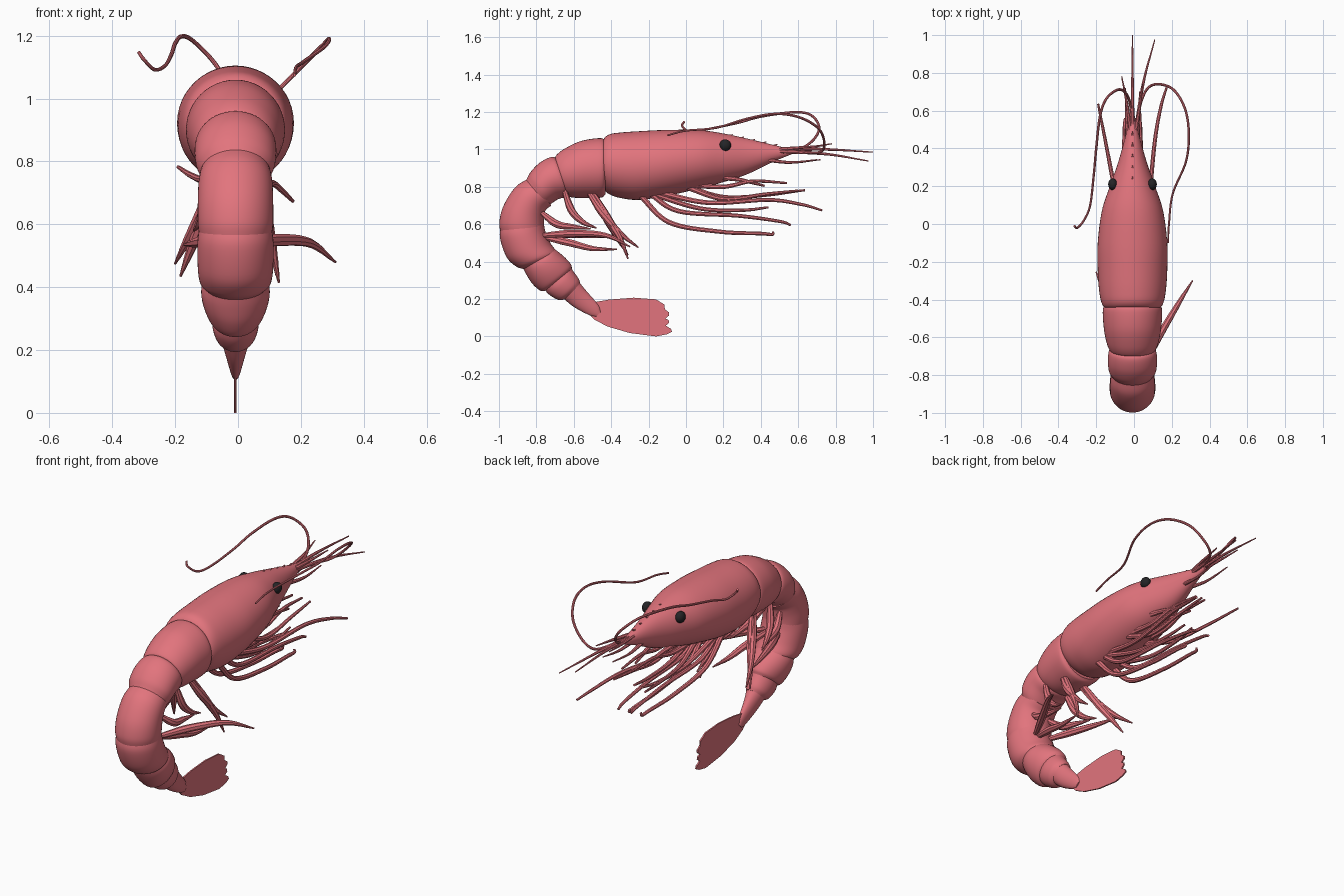
import bpy, bmesh, math
from mathutils import Vector

X0 = -0.008  # body centre line


def material(name, rgb):
    m = bpy.data.materials.new(name)
    m.diffuse_color = (*rgb, 1)
    return m


SHELL = material("shrimp red", (0.76, 0.175, 0.205))
BLACK = material("eye black", (0.018, 0.018, 0.02))


def finish(bm, name, mat, angle=40):
    bmesh.ops.recalc_face_normals(bm, faces=bm.faces)
    me = bpy.data.meshes.new(name)
    bm.to_mesh(me)
    bm.free()
    me.materials.append(mat)
    ob = bpy.data.objects.new(name, me)
    bpy.context.collection.objects.link(ob)
    bpy.ops.object.select_all(action='DESELECT')
    ob.select_set(True)
    bpy.context.view_layer.objects.active = ob
    bpy.ops.object.shade_smooth_by_angle(angle=math.radians(angle))
    return ob


def spline(pts, steps):
    """Catmull-Rom through tuples of any length."""
    p = [Vector(q) for q in pts]
    p = [p[0] * 2 - p[1]] + p + [p[-1] * 2 - p[-2]]
    out = []
    for i in range(1, len(p) - 2):
        a, b, c, d = p[i - 1:i + 3]
        for k in range(steps):
            t = k / steps
            out.append(0.5 * (2 * b + (c - a) * t + (2 * a - 5 * b + 4 * c - d) * t * t
                              + (3 * b - a - 3 * c + d) * t ** 3))
    return out + [p[-2]]


def skin(name, rings, mat=SHELL):
    """Join equal rings of points into a capped shell."""
    bm = bmesh.new()
    vs = [[bm.verts.new(v) for v in r] for r in rings]
    n = len(vs[0])
    for a, b in zip(vs, vs[1:]):
        for i in range(n):
            j = (i + 1) % n
            bm.faces.new((a[i], a[j], b[j], b[i]))
    bm.faces.new(vs[0])
    bm.faces.new(vs[-1])
    return finish(bm, name, mat)


def shell(name, rows, n=48):
    """Rows: back point (y, z), belly point (y, z), half width."""
    rings = []
    for oy, oz, iy, iz, w in spline(rows, 6):
        c = Vector((X0, (oy + iy) / 2, (oz + iz) / 2))
        h = Vector((0, (oy - iy) / 2, (oz - iz) / 2))
        rings.append([c + h * math.cos(t) + Vector((w * math.sin(t), 0, 0))
                      for t in (2 * math.pi * i / n for i in range(n))])
    return skin(name, rings)


def tube(name, pts, radii, n=8):
    """Tapered limb; radii are spread evenly along the path."""
    path = spline(pts, 8)
    rad = spline([(r, 0) for r in radii], 8)
    rings = []
    for i, p in enumerate(path):
        d = (path[min(i + 1, len(path) - 1)] - path[max(i - 1, 0)]).normalized()
        u = d.cross(Vector((0.3, 0, 1))).normalized()
        v = d.cross(u)
        r = rad[round(i / (len(path) - 1) * (len(rad) - 1))][0]
        rings.append([p + (u * math.cos(t) + v * math.sin(t)) * r
                      for t in (2 * math.pi * k / n for k in range(n))])
    return skin(name, rings)


# Carapace: y, top, bottom, half width, ending in the pointed snout
shell("carapace", [(y, t, y, b, w) for y, t, b, w in (
    (-.437, 1.03, .82, .13), (-.44, 1.055, .79, .15), (-.41, 1.08, .76, .166),
    (-.35, 1.09, .74, .177), (-.25, 1.097, .73, .184), (-.1, 1.104, .752, .184),
    (.07, 1.103, .79, .162), (.2, 1.085, .825, .12), (.33, 1.057, .868, .075),
    (.47, 1.023, .935, .036), (.58, .998, .98, .01))])

# Curled abdomen segments
shell("abdomen_1", [(-.43, 1.04, -.43, .76, .14), (-.455, 1.06, -.455, .742, .157),
                    (-.56, 1.045, -.54, .74, .152), (-.65, 1.003, -.6, .742, .138),
                    (-.695, .967, -.635, .75, .122), (-.70, .945, -.645, .765, .108)])
shell("abdomen_2", [(-.68, .94, -.62, .765, .108), (-.715, .96, -.64, .745, .126),
                    (-.78, .93, -.68, .735, .13), (-.83, .88, -.72, .71, .125),
                    (-.855, .835, -.745, .69, .108)])
shell("abdomen_3", [(-.83, .85, -.72, .70, .108), (-.91, .80, -.75, .675, .117),
                    (-.975, .70, -.758, .64, .12), (-.998, .61, -.76, .60, .12),
                    (-.99, .55, -.755, .565, .114)])
shell("abdomen_4", [(-.985, .60, -.76, .60, .113), (-.995, .53, -.75, .555, .121),
                    (-.96, .425, -.725, .50, .12), (-.91, .375, -.70, .465, .114),
                    (-.87, .36, -.69, .45, .1)])
shell("abdomen_5", [(-.88, .385, -.70, .465, .098), (-.853, .33, -.68, .45, .109),
                    (-.82, .28, -.645, .42, .103), (-.775, .243, -.615, .385, .085),
                    (-.735, .25, -.61, .36, .065)])
shell("abdomen_6", [(-.765, .26, -.62, .375, .068), (-.73, .222, -.60, .345, .074),
                    (-.68, .195, -.575, .31, .064), (-.64, .2, -.565, .285, .046)])
shell("telson", [(-.67, .215, -.575, .295, .052), (-.6, .158, -.53, .24, .034),
                 (-.52, .115, -.47, .17, .018), (-.48, .105, -.455, .13, .01)])

# Flat upright tail fan with a scalloped end
fan = [(-.54, .14), (-.51, .18), (-.41, .197), (-.28, .207), (-.16, .198), (-.115, .17),
       (-.113, .145), (-.09, .128), (-.09, .112), (-.11, .095), (-.093, .088), (-.09, .073),
       (-.108, .058), (-.08, .04), (-.075, .025), (-.1, .012), (-.16, 0), (-.3, .018),
       (-.42, .053), (-.49, .09)]
bm = bmesh.new()
f = bm.faces.new([bm.verts.new((X0 - .004, y, z)) for y, z in fan])
side = bmesh.ops.extrude_face_region(bm, geom=[f])["geom"]
bmesh.ops.translate(bm, vec=(.008, 0, 0),
                    verts=[v for v in side if isinstance(v, bmesh.types.BMVert)])
finish(bm, "tail_fan", SHELL, 30)

# Eyes
for s, label in ((-1, "left"), (1, "right")):
    bm = bmesh.new()
    bmesh.ops.create_uvsphere(bm, u_segments=24, v_segments=14, radius=.031)
    bmesh.ops.scale(bm, vec=(.8, 1, 1), verts=bm.verts)
    bmesh.ops.translate(bm, vec=(X0 + s * .104, .21, 1.022), verts=bm.verts)
    finish(bm, label + "_eye", BLACK)

# Small spines along the snout ridge
for i in range(5):
    y, z = .24 + i * .06, 1.071 - i * .013
    tube("snout_spine", [(X0, y - .01, z), (X0, y + .01, z + .009)], (.007, .002))

# Walking legs: (y, z) path, x at the tip, sides
LEGS = [
    ([(-.25, .76), (-.09, .61), (.18, .56), (.4, .55), (.46, .545), (.465, .56)], .035, (-1, 1)),
    ([(-.2, .77), (-.04, .67), (.28, .645), (.5, .615), (.56, .595)], .04, (-1, 1)),
    ([(-.2, .77), (.07, .685), (.3, .675), (.44, .69)], .025, (-1, 1)),
    ([(-.15, .77), (.12, .715), (.44, .73), (.62, .705), (.727, .674)], .182, (1,)),
    ([(0, .8), (.2, .745), (.42, .755), (.636, .782)], .182, (-1,)),
    ([(0, .8), (.2, .735), (.42, .76), (.6, .78)], .04, (1,)),
    ([(.03, .81), (.2, .80), (.36, .83), (.54, .82)], .03, (-1, 1)),
    ([(.2, .85), (.3, .835), (.42, .805)], .03, (-1, 1)),
]
for path, tip, sides in LEGS:
    for s in sides:
        pts = [(X0 + s * (.055 + (tip - .055) * i / (len(path) - 1)), y, z)
               for i, (y, z) in enumerate(path)]
        tube("walking_leg", pts, (.016, .013, .011, .009, .006))

# Swimming legs under the abdomen: (x, y, z) paths
SWIM = [
    [(.06, -.52, .77), (.09, -.44, .65), (.1, -.35, .55), (.11, -.255, .475)],
    [(-.06, -.52, .77), (-.11, -.44, .65), (-.16, -.35, .55), (-.2, -.255, .475)],
    [(.06, -.5, .77), (.09, -.41, .62), (.11, -.35, .52), (.13, -.31, .415)],
    [(-.06, -.5, .77), (-.11, -.42, .62), (-.15, -.36, .52), (-.183, -.31, .435)],
    [(.07, -.65, .78), (.08, -.61, .67), (.09, -.55, .61), (.1, -.48, .58)],
    [(-.07, -.65, .78), (-.1, -.61, .67), (-.12, -.55, .61), (-.14, -.48, .58)],
    [(.05, -.77, .66), (.08, -.69, .60), (.08, -.6, .585), (.08, -.51, .575)],
    [(-.05, -.77, .66), (-.08, -.69, .60), (-.1, -.6, .585), (-.12, -.51, .575)],
    [(.04, -.77, .54), (.13, -.6, .55), (.23, -.43, .54), (.31, -.3, .48)],
    [(-.04, -.77, .54), (-.1, -.62, .545), (-.14, -.48, .54), (-.17, -.345, .535)],
    [(.03, -.76, .53), (.06, -.62, .50), (.08, -.5, .47), (.09, -.37, .465)],
]
for pts in SWIM:
    tube("swimming_leg", pts, (.013, .02, .018, .012, .004))

# Long sweeping antennae
tube("left_antenna", [(-.01, .48, .99), (-.015, .6, 1.0), (-.035, .68, 1.05), (-.08, .712, 1.12),
                      (-.145, .665, 1.185), (-.18, .57, 1.198), (-.2, .4, 1.175),
                      (-.212, .27, 1.14), (-.232, .1, 1.105),
                      (-.265, .02, 1.092), (-.3, -.02, 1.125), (-.316, -.01, 1.148)],
     (.008, .007, .007, .006, .006))
tube("right_antenna", [(.01, .48, .99), (.03, .62, .985), (.07, .715, .985), (.13, .74, 1.03),
                       (.21, .71, 1.11), (.27, .61, 1.17), (.29, .48, 1.19), (.275, .33, 1.165),
                       (.205, .16, 1.115), (.185, 0, 1.1), (.18, -.1, 1.075)],
     (.008, .007, .007, .006, .005))

# Short feelers around the snout
FEELERS = [
    [(X0, .5, 1.0), (X0, .75, 1.0), (X0, 1.0, .985)],
    [(.01, .5, .99), (.05, .75, .975), (.11, .975, .938)],
    [(-.02, .5, 1.0), (-.04, .65, 1.01), (-.065, .78, 1.03)],
    [(.01, .5, 1.0), (.03, .62, 1.01), (.045, .74, 1.02)],
    [(-.03, .42, .945), (-.04, .56, .93), (-.045, .72, .945)],
    [(.015, .42, .945), (.025, .56, .93), (.03, .70, .945)],
]
for pts in FEELERS:
    tube("feeler", pts, (.011, .009, .006, .003))
